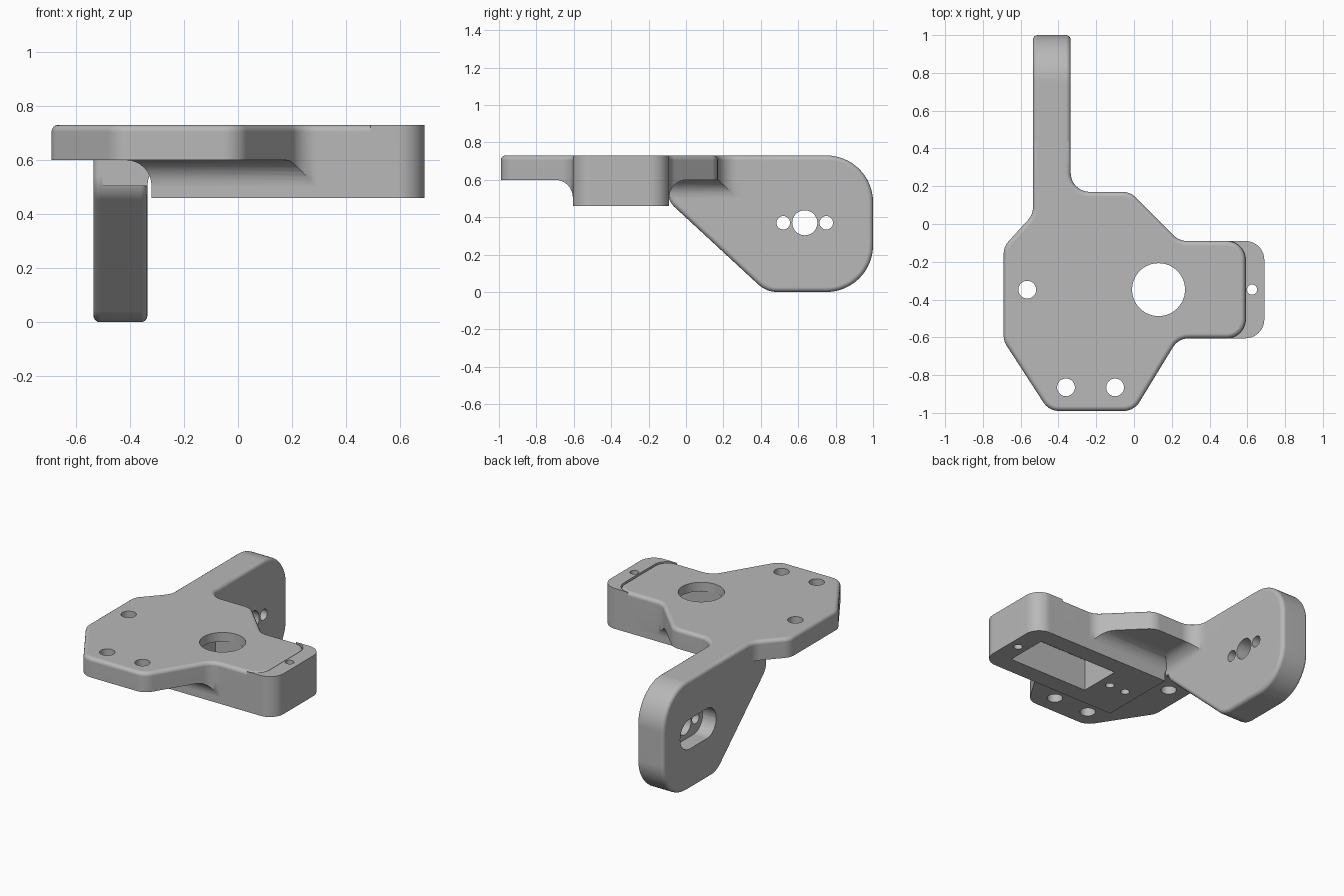
import bpy, bmesh, math
from mathutils import Vector

cube = bpy.data.objects.get("Cube")
if cube:
    bpy.data.objects.remove(cube, do_unlink=True)

GREY = (0.48, 0.48, 0.48, 1)
grey = bpy.data.materials.new("mid grey")
grey.use_nodes = True
grey.diffuse_color = GREY
grey.node_tree.nodes["Principled BSDF"].inputs["Base Color"].default_value = GREY

TOP, UNDER, BASE = 0.73, 0.6, 0.46
FRONT, BACK = -0.605, -0.09          # servo block sides
ARM_L, ARM_R = -0.535, -0.335        # arm sides
MID = (FRONT + BACK) / 2


def rounded(points, steps=10):
    """Outline from (u, v, radius) corners, each corner replaced by an arc."""
    out = []
    for i, (u, v, r) in enumerate(points):
        p = Vector((u, v))
        if not r:
            out.append(p)
            continue
        a = (Vector(points[i - 1][:2]) - p).normalized()
        b = (Vector(points[(i + 1) % len(points)][:2]) - p).normalized()
        half = a.angle(b) / 2
        centre = p + (a + b).normalized() * (r / math.sin(half))
        start = p + a * (r / math.tan(half)) - centre
        end = p + b * (r / math.tan(half)) - centre
        sweep = start.angle_signed(end)      # clockwise positive
        for k in range(steps + 1):
            t = -sweep * k / steps
            out.append(centre + Vector((start.x * math.cos(t) - start.y * math.sin(t),
                                        start.x * math.sin(t) + start.y * math.cos(t))))
    return out


def box(u0, u1, v0, v1, r=0):
    return rounded([(u0, v0, r), (u1, v0, r), (u1, v1, r), (u0, v1, r)])


def circle(u, v, r, n=40):
    return [Vector((u + r * math.cos(2 * math.pi * k / n),
                    v + r * math.sin(2 * math.pi * k / n))) for k in range(n)]


def loft(name, rings, axis="Z", bevel=0, both=False):
    """Solid through (outline, height) rings; optional rounding of the end rims."""
    bm = bmesh.new()
    loops = [[bm.verts.new((w, p.x, p.y) if axis == "X" else (p.x, p.y, w)) for p in ring]
             for ring, w in rings]
    for lo, hi in zip(loops, loops[1:]):
        for i in range(len(lo)):
            bm.faces.new((lo[i - 1], lo[i], hi[i], hi[i - 1]))
    caps = [bm.faces.new(loops[-1]), bm.faces.new(loops[0])]
    bmesh.ops.recalc_face_normals(bm, faces=bm.faces)
    if bevel:
        edges = [e for f in caps[:2 if both else 1] for e in f.edges]
        bmesh.ops.bevel(bm, geom=edges, offset=bevel, segments=4, profile=0.5,
                        affect="EDGES", clamp_overlap=False)
    mesh = bpy.data.meshes.new(name)
    bm.to_mesh(mesh)
    bm.free()
    mesh.materials.append(grey)
    obj = bpy.data.objects.new(name, mesh)
    bpy.context.collection.objects.link(obj)
    return obj


def prism(name, outline, lo, hi, **kw):
    return loft(name, [(outline, lo), (outline, hi)], **kw)


def activate(obj):
    bpy.ops.object.select_all(action="DESELECT")
    obj.select_set(True)
    bpy.context.view_layer.objects.active = obj


def combine(obj, cutters, operation="DIFFERENCE"):
    activate(obj)
    for c in cutters:
        mod = obj.modifiers.new("cut", "BOOLEAN")
        mod.operation, mod.solver, mod.object = operation, "EXACT", c
        bpy.ops.object.modifier_apply(modifier=mod.name)


def flare(name, x0, x1, y0, y1, grow, r=0.095, steps=8):
    """Concave fillet under the plate; grow flags the sides (x0, x1, y0, y1)."""
    rings = []
    for k in range(steps + 1):
        t = math.pi / 2 * k / steps
        o = r * (1 - math.cos(t))
        rings.append((box(x0 - o * grow[0], x1 + o * grow[1],
                          y0 - o * grow[2], y1 + o * grow[3]), UNDER - r + r * math.sin(t)))
    return loft(name, rings)


# Mounting plate outline, running on into the arm
outline = rounded([
    (-0.69, -0.62, 0.1), (-0.45, -0.99, 0.1), (0.0, -0.99, 0.1), (0.235, FRONT, 0.1),
    (0.59, FRONT, 0.1), (0.59, BACK, 0.1), (0.24, BACK, 0.1), (-0.02, 0.17, 0.1),
    (ARM_R, 0.17, 0.1), (ARM_R, 0.45, 0), (ARM_L, 0.45, 0),
    (ARM_L, 0.05, 0.1), (-0.69, -0.12, 0.1)])
plate = prism("mounting_plate", outline, UNDER, TOP, bevel=0.025)

# Servo block below the plate and its raised end lip
block = prism("servo_block", rounded([(-0.32, FRONT, 0), (0.69, FRONT, 0.1),
                                      (0.69, BACK, 0.1), (-0.32, BACK, 0)]), BASE, 0.68)
lip = prism("end_lip", rounded([(0.49, FRONT, 0), (0.69, FRONT, 0.1), (0.69, BACK, 0.1),
                                (0.49, BACK, 0), (0.59, BACK, 0.099),
                                (0.59, FRONT, 0.099)]), 0.68, TOP)

# Upright arm
arm = prism("side_arm", rounded([(-0.1, TOP, 0), (-0.1, 0.49, 0.12), (0.43, 0, 0.15),
                                 (1, 0, 0.25), (1, TOP, 0.25)], 16),
            ARM_L, ARM_R, axis="X", bevel=0.025, both=True)

# Fillets under the plate, trimmed to its outline
trim = prism("outline_trim", outline, 0.4, 0.8)
block_fillet = flare("block_fillet", -0.32, 0.45, FRONT, BACK, (1, 0, 1, 1))
arm_fillet = flare("arm_fillet", -0.5, ARM_R, -0.1, 0.3, (0, 1, 0, 0))
for f in (block_fillet, arm_fillet):
    combine(f, [trim], "INTERSECT")

# Cutters: servo pocket, shaft opening, screw holes, arm slot
pocket = prism("pocket_cut", box(-0.02, 0.56, MID - 0.14, MID + 0.14), 0.3, 0.67)
shaft = prism("shaft_cut", circle(0.13, MID, 0.14, 64), 0.5, 0.9)
end_screw = prism("end_screw_cut", circle(0.625, MID, 0.027), 0.3, 0.9)
blind = [prism("blind_screw_cut", circle(x, MID, 0.027), 0.3, 0.59) for x in (-0.1, -0.22)]
mounts = [prism("mount_cut", circle(x, y, 0.047), 0.3, 0.9)
          for x, y in ((-0.565, MID), (-0.36, -0.865), (-0.1, -0.865))]
slot = prism("slot_cut", box(0.445, 0.825, 0.27, 0.47, 0.099), -0.7, ARM_L + 0.1, axis="X")
horn = [prism("horn_cut", circle(y, 0.37, r), -0.7, -0.2, axis="X")
        for y, r in ((0.52, 0.036), (0.635, 0.067), (0.75, 0.036))]

combine(plate, [pocket, shaft] + mounts)
combine(block, [pocket, shaft, end_screw] + blind)
combine(block_fillet, [pocket] + blind)
combine(lip, [end_screw])
combine(arm, [slot] + horn)
for c in [trim, pocket, shaft, end_screw, slot] + blind + mounts + horn:
    bpy.data.objects.remove(c, do_unlink=True)

# Smooth rounded edges, keep hard ones crisp and flats flat
for obj in (plate, block, lip, arm, block_fillet, arm_fillet):
    activate(obj)
    bpy.ops.object.shade_smooth_by_angle(angle=math.radians(32))
    mod = obj.modifiers.new("flat_normals", "WEIGHTED_NORMAL")
    mod.keep_sharp = True
    bpy.ops.object.modifier_apply(modifier=mod.name)
